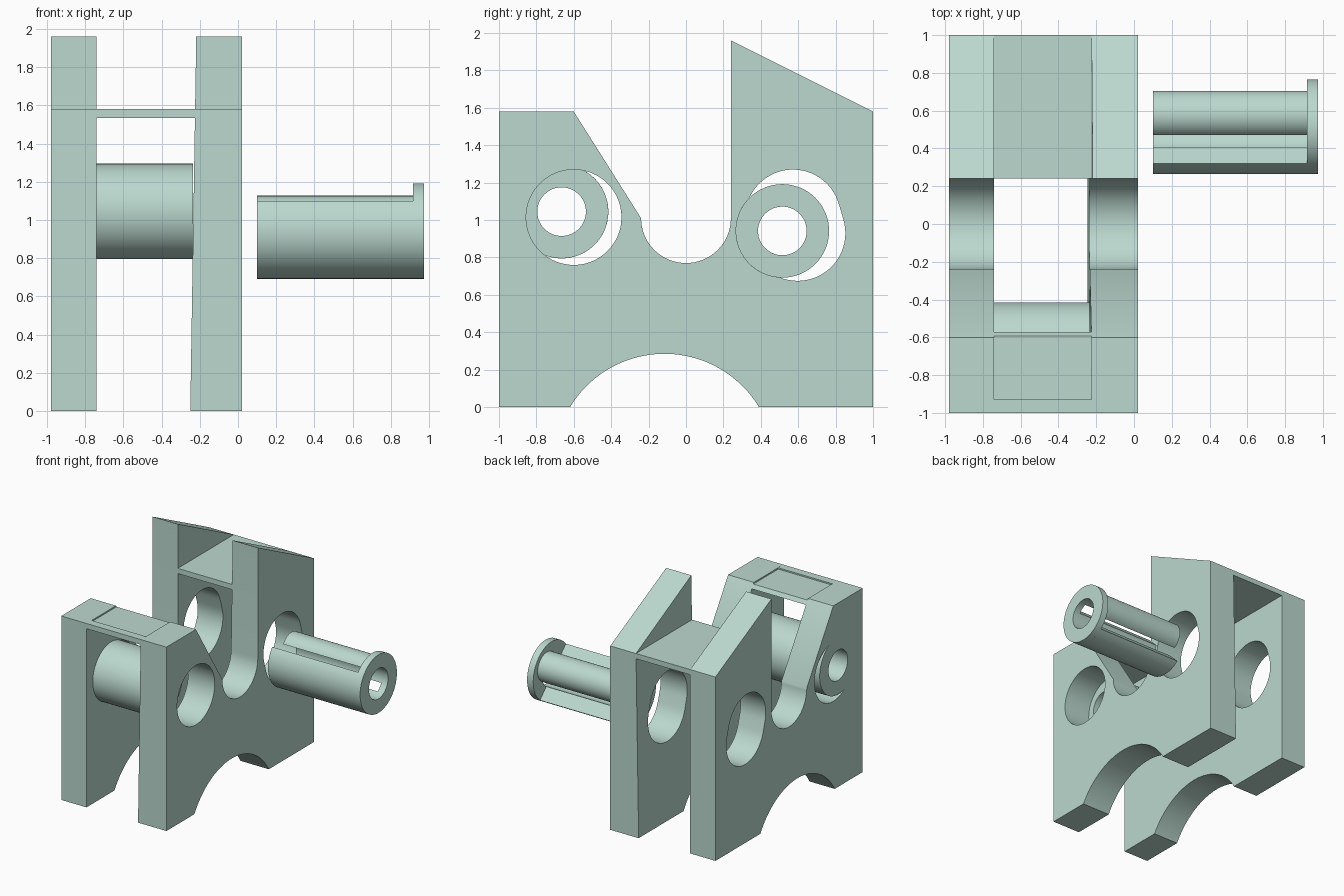
import bpy, bmesh
from math import radians, cos, sin, pi, atan2, acos, hypot, asin

cube = bpy.data.objects.get("Cube")
if cube:
    bpy.data.objects.remove(cube, do_unlink=True)

mat = bpy.data.materials.new("pale_green")
mat.use_nodes = True
COLOUR = (0.50, 0.69, 0.62, 1)
mat.diffuse_color = COLOUR
mat.node_tree.nodes["Principled BSDF"].inputs["Base Color"].default_value = COLOUR


def arc(c, r, a0, a1, n=32):
    """Points on an arc in the (y, z) plane, angles in radians."""
    return [(c[0] + r * cos(a0 + (a1 - a0) * i / n),
             c[1] + r * sin(a0 + (a1 - a0) * i / n)) for i in range(n + 1)]


def circle(c, r):
    return arc(c, r, 0, 2 * pi, 64)[:-1]


def crescent(ca, ra, cb, rb):
    """Outline of circle a with circle b taken away."""
    dy, dz = cb[0] - ca[0], cb[1] - ca[1]
    d, phi = hypot(dy, dz), atan2(dz, dy)
    alpha = acos((d * d + ra * ra - rb * rb) / (2 * d * ra))
    beta = acos((d * d + rb * rb - ra * ra) / (2 * d * rb))
    outer = arc(ca, ra, phi + alpha, phi + 2 * pi - alpha, 40)
    inner = arc(cb, rb, phi + pi + beta, phi + pi - beta, 40)
    return outer + inner[1:-1]


def slot(a, b, r):
    """Rounded slot around the two centres a and b."""
    phi = atan2(a[1] - b[1], a[0] - b[0])
    return arc(a, r, phi - pi / 2, phi + pi / 2) + arc(b, r, phi + pi / 2, phi + 1.5 * pi)


def extrude(name, loops, x0, x1):
    """Fill (y, z) outlines, inner ones being holes, and extrude along x."""
    curve = bpy.data.curves.new(name + "_profile", "CURVE")
    curve.dimensions = "2D"
    curve.fill_mode = "BOTH"
    curve.extrude = (x1 - x0) / 2
    for loop in loops:
        spline = curve.splines.new("POLY")
        spline.points.add(len(loop) - 1)
        for p, (y, z) in zip(spline.points, loop):
            p.co = (y, z, 0, 1)
        spline.use_cyclic_u = True
    temp = bpy.data.objects.new(name + "_profile", curve)
    bpy.context.collection.objects.link(temp)
    deps = bpy.context.evaluated_depsgraph_get()
    mesh = bpy.data.meshes.new_from_object(temp.evaluated_get(deps))
    bpy.data.objects.remove(temp, do_unlink=True)
    bm = bmesh.new()
    bm.from_mesh(mesh)
    for v in bm.verts:
        y, z, x = v.co
        v.co = (x + (x0 + x1) / 2, y, z)
    bmesh.ops.remove_doubles(bm, verts=bm.verts, dist=0.0001)
    bmesh.ops.recalc_face_normals(bm, faces=bm.faces)
    bm.to_mesh(mesh)
    bm.free()
    mesh.name = name
    mesh.materials.clear()
    mesh.materials.append(mat)
    obj = bpy.data.objects.new(name, mesh)
    bpy.context.collection.objects.link(obj)
    bpy.ops.object.select_all(action="DESELECT")
    obj.select_set(True)
    bpy.context.view_layer.objects.active = obj
    bpy.ops.object.shade_smooth_by_angle(angle=radians(30))
    return obj


# Shared dimensions
R, BORE = 0.25, 0.13
tube_c, hole_c, hole_r = (-0.665, 1.045), (-0.60, 1.015), 0.255
pin_c = (0.515, 0.942)
arch_c, arch_r = (-0.115, -0.305), 0.59
arch_a = asin(-arch_c[1] / arch_r)

# Side plate outline: front block, rounded notch, sloped back, arched foot
outline = [(-1, 0), (-1, 1.58), (-0.6, 1.58)]
outline += arc((0, 1.01), 0.24, pi, 2 * pi)
outline += [(0.24, 1.96), (1, 1.58), (1, 0)]
outline += arc(arch_c, arch_r, arch_a, pi - arch_a, 48)
pin_slot = slot((0.572, 1.015), (0.597, 0.93), 0.255)

# Left-hand plate merges with the tube, so only a crescent and bore stay open
extrude("tube_plate", [outline, pin_slot, circle(tube_c, BORE),
                       crescent(hole_c, hole_r, tube_c, R)], -0.98, -0.74)

# Other plate has an open hole and a slightly drafted inner face
plate = extrude("drafted_plate", [outline, pin_slot, circle(hole_c, hole_r)], -0.24, 0.02)
for v in plate.data.vertices:
    if v.co.x < -0.1:
        v.co.x = -0.25 + 0.016 * v.co.z

# Tube between the plates
extrude("cross_tube", [circle(tube_c, R), circle(tube_c, BORE)], -0.74, -0.235)

# Bridges joining the plates, the front one with a shallow recess on top
extrude("front_bridge", [[(-1, 1.535), (-1, 1.58), (-0.93, 1.58), (-0.93, 1.568),
                          (-0.593, 1.568), (-0.572, 1.535)]], -0.74, -0.225)
extrude("back_bridge", [[(0.24, 1.535), (0.24, 1.58), (1, 1.58), (1, 1.535)]], -0.74, -0.225)

# Separate pin: flange, lower half shell and upper crescent rail
extrude("pin_flange", [circle(pin_c, R), circle(pin_c, BORE)], 0.917, 0.975)
mid, wide, narrow = radians(225), radians(84), radians(78.5)
shell = arc(pin_c, R, mid - wide, mid + wide) + arc(pin_c, BORE, mid + narrow, mid - narrow)
extrude("pin_shell", [shell], 0.10, 0.917)
extrude("pin_rail", [crescent((0.58, 1.002), 0.125, pin_c, BORE)], 0.10, 0.917)
